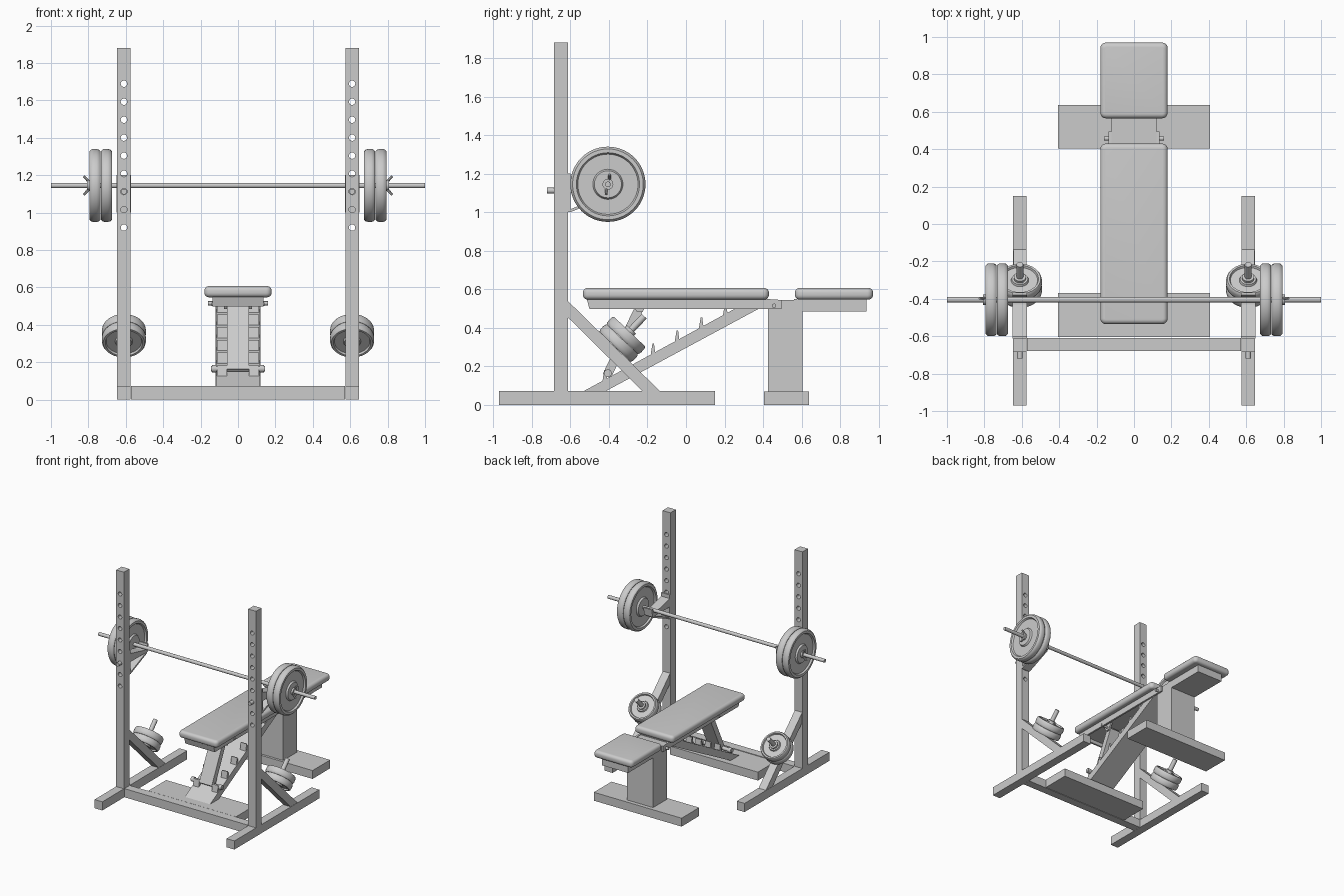
import bpy, bmesh, math
from mathutils import Vector

if "Cube" in bpy.data.objects:
    bpy.data.objects.remove(bpy.data.objects["Cube"])

steel = bpy.data.materials.new("light grey")
steel.diffuse_color = (0.6, 0.6, 0.6, 1)
steel.use_nodes = True
steel.node_tree.nodes["Principled BSDF"].inputs["Base Color"].default_value = steel.diffuse_color


def finish(name, bm, smooth=False):
    bmesh.ops.recalc_face_normals(bm, faces=bm.faces)
    me = bpy.data.meshes.new(name)
    bm.to_mesh(me)
    bm.free()
    ob = bpy.data.objects.new(name, me)
    bpy.context.collection.objects.link(ob)
    me.materials.append(steel)
    if smooth:
        bpy.ops.object.select_all(action='DESELECT')
        ob.select_set(True)
        bpy.context.view_layer.objects.active = ob
        bpy.ops.object.shade_smooth_by_angle(angle=math.radians(35))
    return ob


def prism(name, pts, x0, x1):
    """Side profile in (y, z), extruded from x0 to x1."""
    bm = bmesh.new()
    f = bm.faces.new([bm.verts.new((x0, y, z)) for y, z in pts])
    r = bmesh.ops.extrude_face_region(bm, geom=[f])
    vs = [v for v in r['geom'] if isinstance(v, bmesh.types.BMVert)]
    bmesh.ops.translate(bm, verts=vs, vec=(x1 - x0, 0, 0))
    return finish(name, bm)


def box(name, x0, x1, y0, y1, z0, z1):
    return prism(name, [(y0, z0), (y1, z0), (y1, z1), (y0, z1)], x0, x1)


def lathe(name, profile, origin, direction, n=48):
    """Turn a (radius, distance) outline about an axis; the outline starts and ends on it."""
    bm = bmesh.new()
    rot = Vector((0, 0, 1)).rotation_difference(Vector(direction).normalized())
    o = Vector(origin)
    rings = []
    for r, t in profile:
        k = 1 if r == 0 else n
        rings.append([bm.verts.new(o + rot @ Vector((r * math.cos(2 * math.pi * i / n),
                      r * math.sin(2 * math.pi * i / n), t))) for i in range(k)])
    for a, b in zip(rings, rings[1:]):
        for i in range(n):
            j = (i + 1) % n
            if len(a) == 1:
                bm.faces.new((a[0], b[i], b[j]))
            elif len(b) == 1:
                bm.faces.new((a[i], a[j], b[0]))
            else:
                bm.faces.new((a[i], a[j], b[j], b[i]))
    return finish(name, bm, True)


def rod(name, p, q, r, n=20):
    d = Vector(q) - Vector(p)
    L = d.length
    return lathe(name, [(0, 0), (r, 0), (r, L), (0, L)], p, d, n)


def plate(name, R, thick, origin, direction):
    """Weight disc with raised rim, recessed web and hub."""
    h = thick / 2
    half = [(0.13 * R, h), (0.36 * R, h), (0.40 * R, h * 0.55), (0.80 * R, h * 0.55),
            (0.84 * R, h), (0.94 * R, h), (0.985 * R, h * 0.7), (R, h * 0.3)]
    prof = [(0, h)] + half + [(r, -t) for r, t in reversed(half)] + [(0, -h)]
    return lathe(name, prof, origin, direction, 56)


def pad(name, x0, x1, y0, y1, z0, z1):
    bm = bmesh.new()
    bmesh.ops.create_cube(bm, size=1)
    for v in bm.verts:
        v.co = Vector(((x0 + x1) / 2 + v.co.x * (x1 - x0), (y0 + y1) / 2 + v.co.y * (y1 - y0),
                       (z0 + z1) / 2 + v.co.z * (z1 - z0)))
    up = [e for e in bm.edges if abs(e.verts[0].co.z - e.verts[1].co.z) > 0.01]
    bmesh.ops.bevel(bm, geom=up, offset=0.03, segments=5, profile=0.5, affect='EDGES')
    rim = [e for e in bm.edges if abs(e.verts[0].co.z - e.verts[1].co.z) < 1e-4]
    bmesh.ops.bevel(bm, geom=rim, offset=0.024, segments=5, profile=0.5, affect='EDGES')
    return finish(name, bm, True)


# ---- rack ----
BY, BZ = -0.405, 1.145                       # barbell axis
box("rack_cross_beam", -0.573, 0.573, -0.68, -0.61, 0, 0.072)
for s, side in ((-1, "left"), (1, "right")):
    a, b = s * 0.61 - 0.036, s * 0.61 + 0.036
    c = s * 0.61
    box(side + "_foot", a, b, -0.97, 0.15, 0, 0.072)
    # upright with drilled adjustment holes
    up = box(side + "_upright", a, b, -0.685, -0.613, 0.072, 1.88)
    bm = bmesh.new()
    for i in range(10):
        g = bmesh.ops.create_cone(bm, cap_ends=True, segments=24, radius1=0.017, radius2=0.017, depth=0.3)
        for v in g['verts']:
            v.co = Vector((c + v.co.x, -0.65 + v.co.z, 0.92 + 0.0961 * i + v.co.y))
    cutter = finish("hole_cutter", bm)
    cutter.hide_render = True
    m = up.modifiers.new("holes", 'BOOLEAN')
    m.operation, m.object, m.solver = 'DIFFERENCE', cutter, 'EXACT'
    bpy.context.view_layer.objects.active = up
    bpy.ops.object.modifier_apply(modifier="holes")
    bpy.data.objects.remove(cutter)
    # diagonal brace
    prism(side + "_brace", [(-0.613, 0.54), (-0.613, 0.455), (-0.225, 0.072), (-0.135, 0.072)],
          c - 0.034, c + 0.034)
    # bar hook: back plate, arm with lip, thin strut, locking pin
    w0, w1 = c - 0.039, c + 0.039
    box(side + "_hook_plate", w0, w1, -0.613, -0.6, 1.0, 1.2)
    prism(side + "_hook_arm", [(-0.6, 1.1), (-0.375, 1.1), (-0.365, 1.165), (-0.38, 1.165),
          (-0.39, 1.13), (-0.43, 1.13), (-0.6, 1.17)], w0, w1)
    prism(side + "_hook_strut", [(-0.6, 1.0), (-0.385, 1.09), (-0.385, 1.105), (-0.6, 1.015)], w0, w1)
    rod(side + "_hook_pin", (c, -0.6, 1.112), (c, -0.72, 1.112), 0.015)

    # barbell weights and spring clip
    for k, x in enumerate((0.704, 0.764)):
        plate(f"{side}_bar_weight_{k + 1}", 0.195, 0.058, (s * x, BY, BZ), (s, 0, 0))
    rod(side + "_clip_collar", (s * 0.79, BY, BZ), (s * 0.808, BY, BZ), 0.028)
    for u in (-1, 1):
        rod(side + "_clip_wing", (s * 0.795, BY + u * 0.008, BZ + u * 0.018),
            (s * 0.825, BY + u * 0.008, BZ + u * 0.05), 0.007, 8)

    # spare weights on a peg standing square on the brace
    n = Vector((0, 0.69, 0.724))
    base = Vector((c, -0.37, 0.3))
    rod(side + "_storage_peg", base - n * 0.02, base + n * 0.222, 0.018)
    for k, t in enumerate((0.03, 0.085)):
        plate(f"{side}_spare_weight_{k + 1}", 0.118, 0.054, base + n * t, n)
    lathe(side + "_storage_collar", [(0, 0), (0.032, 0), (0.032, 0.015), (0, 0.015)], base + n * 0.112, n, 24)

rod("barbell", (-1, BY, BZ), (1, BY, BZ), 0.0145, 24)

# ---- bench ----
pad("back_pad", -0.18, 0.18, -0.535, 0.43, 0.547, 0.607)
pad("seat_pad", -0.18, 0.18, 0.565, 0.97, 0.547, 0.607)
box("front_base", -0.405, 0.405, -0.605, -0.37, 0, 0.07)
box("rear_base", -0.405, 0.405, 0.405, 0.637, 0, 0.07)
box("rear_post", -0.12, 0.12, 0.425, 0.605, 0.07, 0.545)
box("seat_frame", -0.12, 0.12, 0.56, 0.935, 0.485, 0.55)

# channel under the back pad
for s in (-1, 1):
    prism("back_frame_rail", [(-0.515, 0.55), (-0.5, 0.497), (0.495, 0.497), (0.495, 0.545), (0.42, 0.55)],
          *sorted((s * 0.121, s * 0.136)))
box("back_frame_top", -0.121, 0.121, -0.51, 0.42, 0.535, 0.55)
prism("back_frame_front", [(-0.515, 0.55), (-0.5, 0.497), (-0.485, 0.497), (-0.5, 0.55)], -0.121, 0.121)
rod("back_pivot_bolt", (-0.16, 0.457, 0.515), (0.16, 0.457, 0.515), 0.011)

# sloping beam with catch teeth
prism("sloping_beam", [(-0.535, 0.07), (-0.42, 0.07), (0.425, 0.525), (0.30, 0.525)], -0.117, 0.117)
for i in range(6):
    y = -0.42 + 0.125 * i
    z = 0.07 + (y + 0.535) * 0.545
    for s in (-1, 1):
        prism("catch_tooth", [(y - 0.015, z - 0.02), (y + 0.012, z - 0.01), (y + 0.004, z + 0.05),
              (y - 0.004, z + 0.05)], *sorted((s * 0.06, s * 0.113)))

# adjustable prop between beam and back frame
prism("back_prop", [(-0.43, 0.165), (-0.385, 0.15), (-0.218, 0.50), (-0.262, 0.515)], -0.058, 0.058)
rod("prop_bar", (-0.145, -0.405, 0.165), (0.145, -0.405, 0.165), 0.015)
for s in (-1, 1):
    rod("prop_bar_cap", (s * 0.115, -0.405, 0.165), (s * 0.14, -0.405, 0.165), 0.02)
    prism("prop_lug", [(-0.29, 0.54), (-0.255, 0.485), (-0.225, 0.485), (-0.19, 0.54)],
          *sorted((s * 0.06, s * 0.075)))
rod("prop_pivot_bolt", (-0.142, -0.24, 0.51), (0.142, -0.24, 0.51), 0.01)
